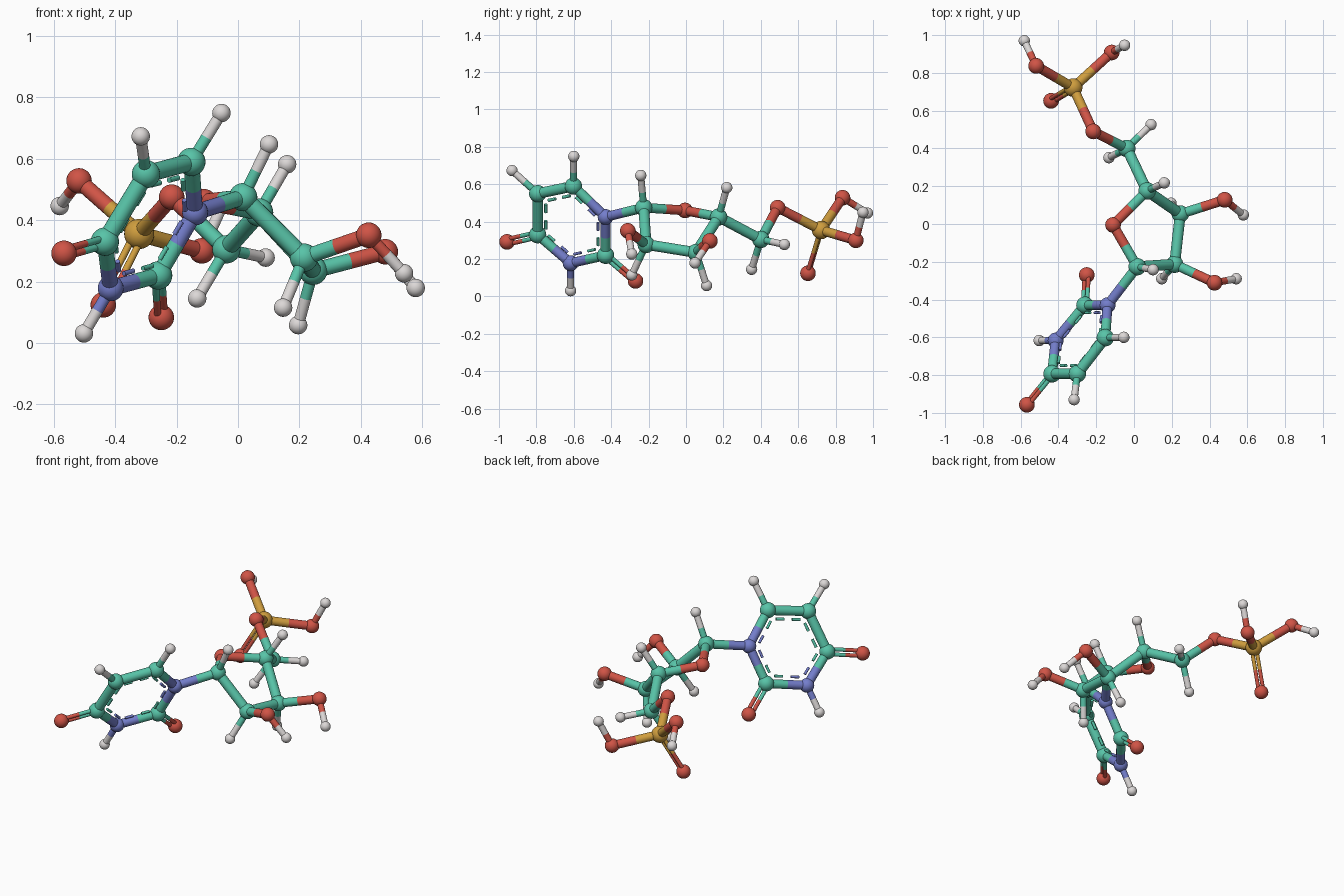
import bpy
import bmesh
from mathutils import Vector, Matrix

if "Cube" in bpy.data.objects:
    bpy.data.objects.remove(bpy.data.objects["Cube"], do_unlink=True)


def srgb(*rgb):
    return [(c / 255 / 12.92 if c < 11 else ((c / 255 + 0.055) / 1.055) ** 2.4) for c in rgb]


def material(name, rgb):
    m = bpy.data.materials.new(name)
    m.use_nodes = True
    col = (*srgb(*rgb), 1)
    m.diffuse_color = col
    m.node_tree.nodes["Principled BSDF"].inputs["Base Color"].default_value = col
    return m


# Element: material and ball radius
MATS = {"C": material("teal_green", (88, 196, 168)),
        "N": material("slate_blue", (116, 126, 204)),
        "O": material("brick_red", (208, 84, 70)),
        "P": material("ochre", (208, 158, 62)),
        "H": material("light_grey", (220, 216, 215))}
RADIUS = {"C": 0.046, "N": 0.042, "O": 0.0415, "P": 0.049, "H": 0.03}
STICK = 0.62     # stick radius relative to the smaller ball

# Atom positions, the element is the first letter of the key
ATOMS = {
    # flat six-sided ring
    "N_link": (-.14, -.43, .425), "C_keto_low": (-.26, -.43, .22),
    "N_low": (-.415, -.617, .178), "C_keto_high": (-.434, -.793, .33),
    "C_top_front": (-.30, -.793, .55), "C_top_back": (-.152, -.602, .59),
    "O_keto_low": (-.25, -.27, .083), "O_keto_high": (-.567, -.957, .292),
    "H_low": (-.502, -.617, .031), "H_top_front": (-.317, -.93, .673),
    "H_top_back": (-.054, -.6, .749),
    # five-sided ring
    "C_one": (.017, -.226, .475), "C_two": (.215, -.213, .278),
    "C_three": (.245, .053, .235), "C_four": (.069, .175, .425),
    "O_ring": (-.111, -.005, .46), "H_one": (.101, -.242, .647),
    "H_two": (.147, -.29, .115), "H_three": (.196, .11, .058),
    "H_four": (.16, .218, .582), "O_two": (.426, -.311, .351),
    "H_O_two": (.541, -.29, .227), "O_three": (.48, .128, .297),
    "H_O_three": (.579, .048, .179),
    # tail
    "C_tail": (-.038, .4, .305), "H_tail_left": (.09, .526, .278),
    "H_tail_right": (-.133, .351, .145), "O_tail": (-.216, .49, .475),
    "P_end": (-.322, .722, .355), "O_end_low": (-.439, .652, .124),
    "O_end_right": (-.518, .837, .528), "H_end_right": (-.581, .97, .446),
    "O_end_left": (-.118, .908, .3), "H_end_left": (-.05, .946, .45)}
ATOMS = {k: Vector(v) for k, v in ATOMS.items()}

FLAT_RING = ["N_link", "C_keto_low", "N_low", "C_keto_high", "C_top_front", "C_top_back"]
SUGAR = ["C_one", "C_two", "C_three", "C_four", "O_ring"]
CHAINS = ["N_link C_one H_one", "C_two H_two", "C_two O_two H_O_two", "C_three H_three",
          "C_three O_three H_O_three", "C_four H_four", "C_four C_tail O_tail P_end",
          "H_tail_left C_tail H_tail_right", "P_end O_end_right H_end_right",
          "P_end O_end_left H_end_left", "N_low H_low", "C_top_front H_top_front",
          "C_top_back H_top_back"]
# Double sticks, with a neighbour that fixes their plane
DOUBLES = [("C_keto_low", "O_keto_low", "N_low"), ("C_keto_high", "O_keto_high", "N_low"),
           ("P_end", "O_end_low", "O_end_right")]


def finish(bm, name, mats):
    mesh = bpy.data.meshes.new(name)
    for f in bm.faces:
        f.smooth = len(f.verts) <= 4
    bm.to_mesh(mesh)
    bm.free()
    for m in mats:
        mesh.materials.append(m)
    ob = bpy.data.objects.new(name, mesh)
    bpy.context.collection.objects.link(ob)


def rod(bm, p, q, r, index):
    d = q - p
    mat = Matrix.Translation((p + q) / 2) @ d.to_track_quat("Z", "Y").to_matrix().to_4x4()
    old = set(bm.faces)
    bmesh.ops.create_cone(bm, cap_ends=True, segments=20, radius1=r, radius2=r,
                          depth=d.length, matrix=mat)
    for f in set(bm.faces) - old:
        f.material_index = index


def perpendicular(a, b, toward):
    d = (b - a).normalized()
    v = toward - a
    return (v - d * v.dot(d)).normalized()


def bond(a, b, double_ref=None, ring_centre=None):
    p, q = ATOMS[a], ATOMS[b]
    r = STICK * min(RADIUS[a[0]], RADIUS[b[0]])
    bm = bmesh.new()
    offsets, thick = [Vector()], r
    if double_ref:
        side = perpendicular(p, q, ATOMS[double_ref])
        offsets, thick = [side * r * 0.58, side * r * -0.58], r * 0.45
    for o in offsets:
        mid = (p + q) / 2 + o
        rod(bm, p + o, mid, thick, 0)
        rod(bm, mid, q + o, thick, 1)
    # inner dashes, one per half
    if ring_centre:
        o = perpendicular(p, q, ring_centre) * r * 1.75
        rod(bm, p.lerp(q, 0.2) + o, p.lerp(q, 0.4) + o, r * 0.3, 0)
        rod(bm, p.lerp(q, 0.6) + o, p.lerp(q, 0.8) + o, r * 0.3, 1)
    finish(bm, f"stick_{a}_to_{b}", [MATS[a[0]], MATS[b[0]]])


# Balls
for name, pos in ATOMS.items():
    bm = bmesh.new()
    bmesh.ops.create_uvsphere(bm, u_segments=28, v_segments=18, radius=RADIUS[name[0]],
                              matrix=Matrix.Translation(pos))
    finish(bm, "ball_" + name, [MATS[name[0]]])

# Sticks
centre = sum((ATOMS[n] for n in FLAT_RING), Vector()) / len(FLAT_RING)
for a, b in zip(FLAT_RING, FLAT_RING[1:] + FLAT_RING[:1]):
    bond(a, b, ring_centre=centre)
for a, b in zip(SUGAR, SUGAR[1:] + SUGAR[:1]):
    bond(a, b)
for chain in CHAINS:
    names = chain.split()
    for a, b in zip(names, names[1:]):
        bond(a, b)
for a, b, ref in DOUBLES:
    bond(a, b, double_ref=ref)
